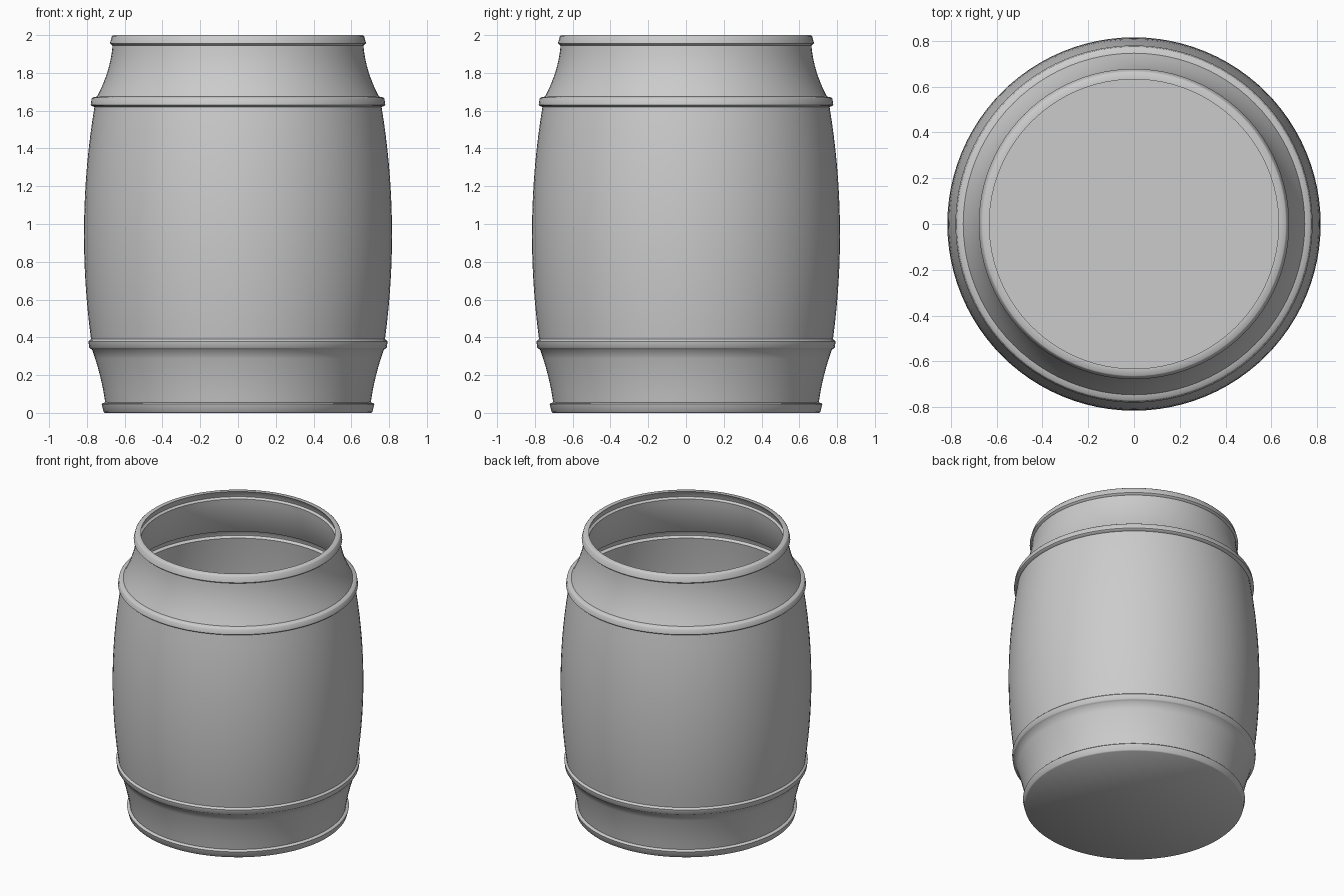
import bpy
import bmesh
import math

SEGMENTS = 96
WALL = 0.03
FLOOR = 0.03

cube = bpy.data.objects.get("Cube")
if cube:
    bpy.data.objects.remove(cube, do_unlink=True)

grey = bpy.data.materials.new("plain grey")
grey.use_nodes = True
colour = (0.6, 0.6, 0.6, 1)
grey.diffuse_color = colour
grey.node_tree.nodes["Principled BSDF"].inputs["Base Color"].default_value = colour


def hoop(low, high, r_low, r_high, soft=0.006):
    """Raised band with softened corners, listed upwards."""
    return [(r_low - soft, low), (r_low, low + soft),
            (r_high, high - soft), (r_high - soft, high)]


def wall(low, high, r_low, r_mid, r_high, steps):
    """Curved wall section that passes through three radii."""
    points = []
    for i in range(steps + 1):
        t = i / steps
        r = (r_low * (1 - t) * (1 - 2 * t) + r_mid * 4 * t * (1 - t)
             + r_high * t * (2 * t - 1))
        points.append((r, low + (high - low) * t))
    return points


# Outer profile from the base hoop to the rim
outer = hoop(0, 0.052, 0.712, 0.722)
outer += wall(0.055, 0.335, 0.703, 0.73, 0.772, 6)
outer += hoop(0.34, 0.385, 0.788, 0.792)
outer += wall(0.39, 1.62, 0.778, 0.815, 0.76, 16)
outer += hoop(1.625, 1.67, 0.78, 0.775)
outer += wall(1.675, 1.945, 0.746, 0.69, 0.664, 8)
outer += hoop(1.95, 2, 0.678, 0.668)

# Inner profile follows the outer wall down to the floor
inner = [(r - WALL, z) for r, z in reversed(outer) if z > FLOOR]
inner.append((inner[-1][0], FLOOR))
profile = [(0, 0)] + outer + inner + [(0, FLOOR)]

# Spin the whole profile into a hollow barrel
bm = bmesh.new()
verts = [bm.verts.new((r, 0, z)) for r, z in profile]
edges = [bm.edges.new(pair) for pair in zip(verts, verts[1:])]
bmesh.ops.spin(bm, geom=verts + edges, cent=(0, 0, 0), axis=(0, 0, 1),
               angle=math.tau, steps=SEGMENTS, use_duplicate=False)
bmesh.ops.remove_doubles(bm, verts=bm.verts, dist=0.0005)
bmesh.ops.recalc_face_normals(bm, faces=bm.faces)
mesh = bpy.data.meshes.new("barrel")
bm.to_mesh(mesh)
bm.free()
mesh.materials.append(grey)
barrel = bpy.data.objects.new("barrel", mesh)
bpy.context.collection.objects.link(barrel)

# Smooth sides with crisp hoop edges
bpy.ops.object.select_all(action="DESELECT")
barrel.select_set(True)
bpy.context.view_layer.objects.active = barrel
bpy.ops.object.shade_smooth_by_angle(angle=math.radians(50))
